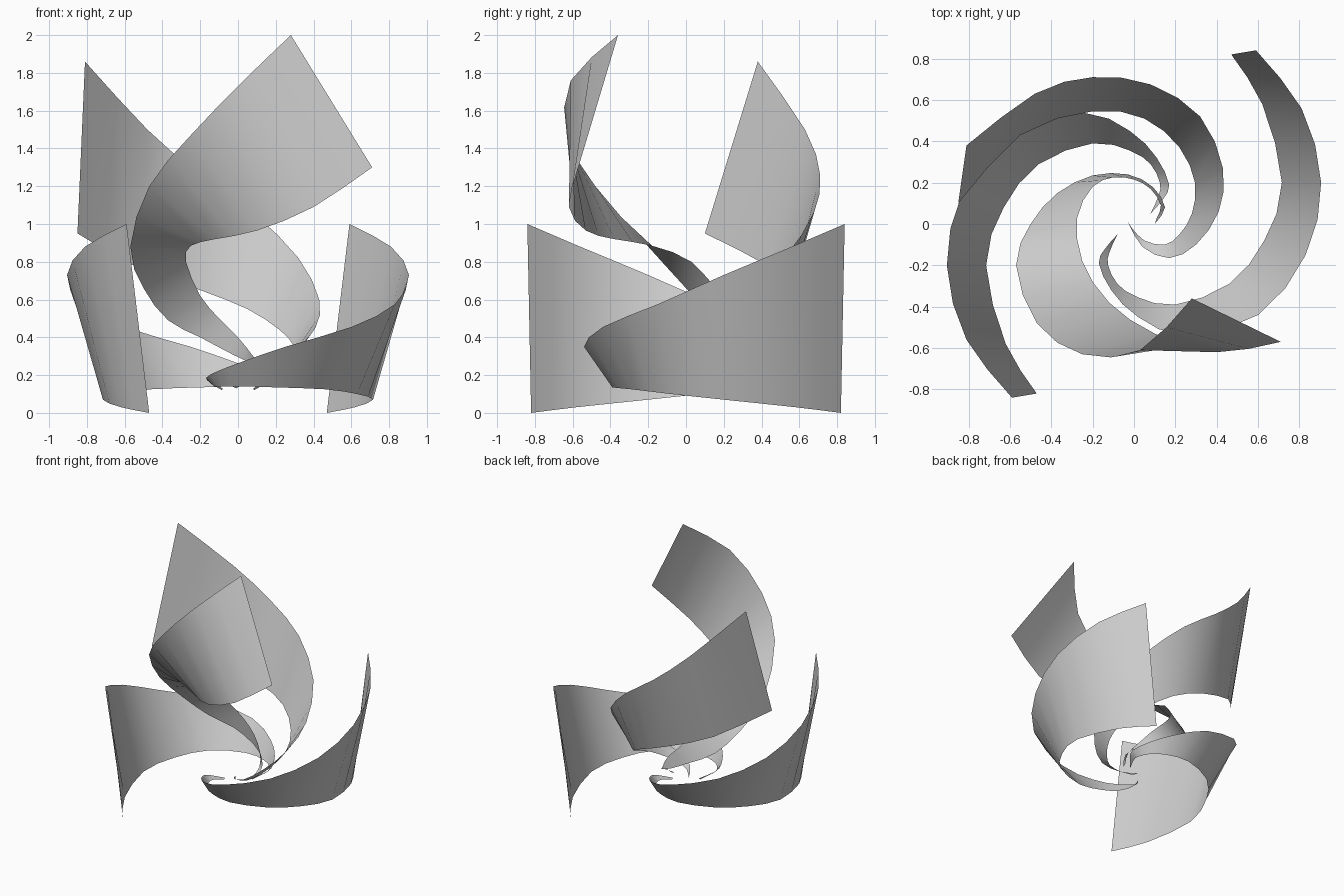
import bpy
from mathutils import Vector, Matrix


def spline(points, steps):
    """Catmull-Rom curve through the points."""
    p = [Vector(v) for v in points]
    p = [2 * p[0] - p[1]] + p + [2 * p[-1] - p[-2]]
    out = []
    for k in range(1, len(p) - 2):
        a, b, c, d = p[k - 1:k + 3]
        for s in range(steps):
            t = s / steps
            out.append(0.5 * (2 * b + (c - a) * t + (2 * a - 5 * b + 4 * c - d) * t * t
                              + (3 * b - a - 3 * c + d) * t ** 3))
    out.append(p[-2])
    return out


def ribbon(name, rungs, steps=2, turn=0.0):
    """Thin sheet between two curved edges; each rung is (outer xyz, inner xyz)."""
    outer = spline([r[:3] for r in rungs], steps)
    inner = spline([r[3:] for r in rungs], steps)
    n = len(outer)
    faces = [(k, k + 1, n + k + 1, n + k) for k in range(n - 1)]
    mesh = bpy.data.meshes.new(name)
    mesh.from_pydata(outer + inner, [], faces)
    mesh.transform(Matrix.Rotation(turn, 4, 'Z'))
    mesh.polygons.foreach_set("use_smooth", [True] * len(faces))
    obj = bpy.data.objects.new(name, mesh)
    bpy.context.collection.objects.link(obj)
    return obj


# Low side ribbon, used twice half a turn apart
low = [
    (.59, .84, 1.0, .47, .82, 0),
    (.81, .56, .88, .62, .58, .03),
    (.905, .2, .73, .715, .2, .07),
    (.83, -.15, .575, .63, -.08, .10),
    (.6, -.44, .455, .46, -.29, .125),
    (.25, -.54, .35, .2, -.39, .135),
    (.02, -.45, .27, .02, -.355, .14),
    (-.11, -.32, .22, -.08, -.29, .14),
    (-.17, -.19, .185, -.125, -.2, .14),
    (-.14, -.12, .16, -.12, -.14, .14),
    (-.08, -.05, .13, -.085, -.06, .12),
]
ribbon("low_ribbon_right", low)
ribbon("low_ribbon_left", low, turn=3.14159265)

# Tall ribbon sweeping round the back
ribbon("back_ribbon", [
    (-.81, .38, 1.86, -.85, .10, .95),
    (-.48, .63, 1.5, -.55, .43, .78),
    (-.2, .71, 1.26, -.2, .545, .65),
    (.08, .675, 1.06, .05, .51, .55),
    (.32, .52, .82, .22, .37, .44),
    (.43, .27, .6, .295, .2, .355),
    (.41, .06, .45, .28, .05, .29),
    (.3, -.1, .32, .22, -.05, .23),
    (.17, -.165, .23, .15, -.1, .19),
    (.04, -.11, .18, .05, -.08, .16),
    (-.03, .01, .14, -.01, -.02, .13),
])

# Tallest ribbon twisting up across the front
ribbon("front_ribbon", [
    (.28, -.36, 2.0, .71, -.57, 1.3),
    (.03, -.61, 1.76, .40, -.62, 1.09),
    (-.25, -.63, 1.47, .1, -.53, .965),
    (-.47, -.48, 1.2, -.12, -.38, .92),
    (-.57, -.2, .88, -.25, -.18, .885),
    (-.5, .0, .66, -.275, .03, .80),
    (-.37, .15, .49, -.2, .18, .62),
    (-.2, .235, .4, -.1, .225, .5),
    (-.03, .24, .31, .0, .215, .4),
    (.09, .18, .25, .08, .17, .3),
    (.15, .08, .2, .13, .09, .22),
    (.10, .0, .15, .11, .03, .16),
])
